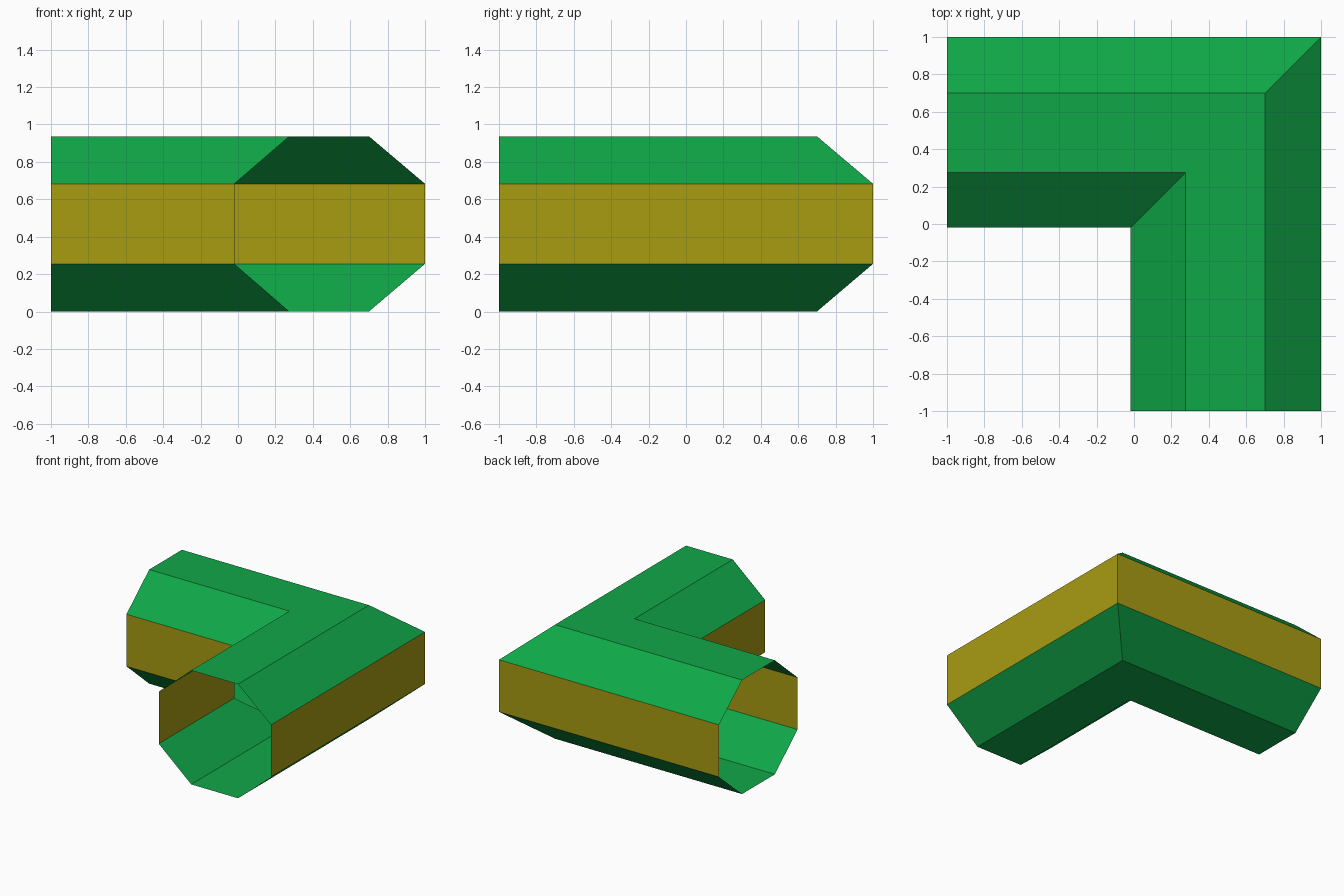
import bpy
import bmesh

cube = bpy.data.objects.get("Cube")
if cube:
    bpy.data.objects.remove(cube, do_unlink=True)


def make_material(name, rgb):
    mat = bpy.data.materials.new(name)
    mat.use_nodes = True
    colour = (*rgb, 1.0)
    mat.diffuse_color = colour
    mat.node_tree.nodes["Principled BSDF"].inputs["Base Color"].default_value = colour
    return mat


green = make_material("green", (0.005, 0.39, 0.065))
yellow = make_material("mustard yellow", (0.39, 0.335, 0.006))

# Octagonal pipe section: distance across the pipe, height
IN, IN_FLAT, OUT_FLAT, OUT = -0.02, 0.275, 0.70, 1.0
LOW, HIGH, TOP = 0.255, 0.683, 0.937
section = [(IN_FLAT, 0), (OUT_FLAT, 0), (OUT, LOW), (OUT, HIGH),
           (OUT_FLAT, TOP), (IN_FLAT, TOP), (IN, HIGH), (IN, LOW)]

# Sweep the section along both legs, mitred at the corner, ends left open
bm = bmesh.new()
rings = [
    [bm.verts.new((-1, d, z)) for d, z in section],
    [bm.verts.new((d, d, z)) for d, z in section],
    [bm.verts.new((d, -1, z)) for d, z in section],
]
for near, far in zip(rings, rings[1:]):
    for i in range(len(section)):
        j = (i + 1) % len(section)
        face = bm.faces.new((near[i], near[j], far[j], far[i]))
        face.normal_update()
        # Upright side walls are yellow
        face.material_index = 1 if abs(face.normal.z) < 0.1 else 0

mesh = bpy.data.meshes.new("elbow_pipe")
bm.to_mesh(mesh)
bm.free()
mesh.materials.append(green)
mesh.materials.append(yellow)
bpy.context.collection.objects.link(bpy.data.objects.new("elbow_pipe", mesh))
